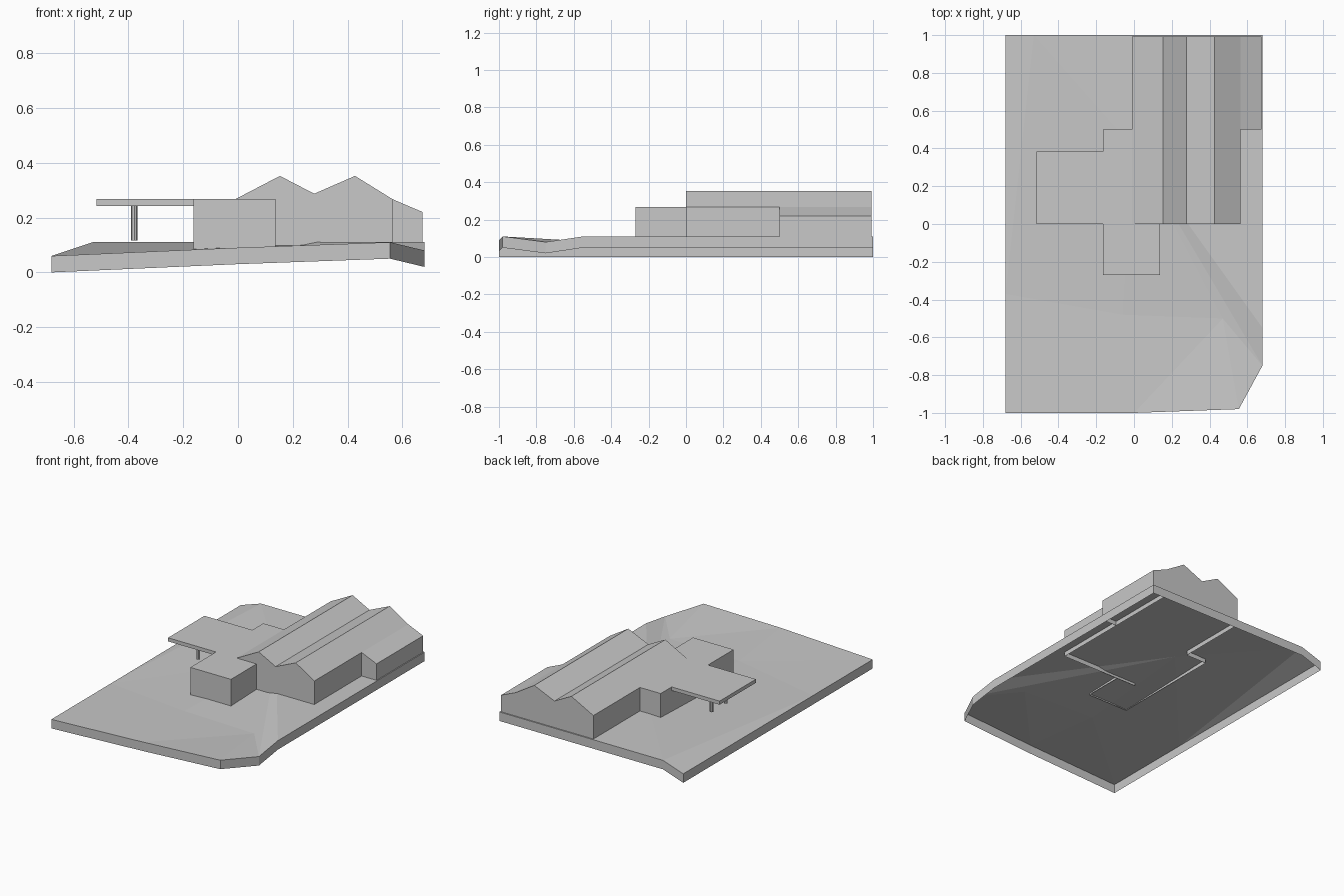
import bpy
import bmesh

cube = bpy.data.objects.get("Cube")
if cube:
    bpy.data.objects.remove(cube, do_unlink=True)

grey = bpy.data.materials.new("model_grey")
grey.use_nodes = True
COLOR = (0.58, 0.58, 0.58, 1)
grey.diffuse_color = COLOR
grey.node_tree.nodes["Principled BSDF"].inputs["Base Color"].default_value = COLOR

WALL_BASE = 0.08   # walls reach a little below the ground
EAVE = 0.267
BACK = 0.992


def finish(name, bm):
    bmesh.ops.remove_doubles(bm, verts=bm.verts, dist=0.0001)
    bmesh.ops.recalc_face_normals(bm, faces=bm.faces)
    mesh = bpy.data.meshes.new(name)
    bm.to_mesh(mesh)
    bm.free()
    mesh.materials.append(grey)
    obj = bpy.data.objects.new(name, mesh)
    bpy.context.collection.objects.link(obj)
    return obj


def face(bm, points):
    return bm.faces.new([bm.verts.new(p) for p in points])


def hall(name, profile, y0, y1):
    """Roof and walls from an x-z profile, with end walls, open underneath."""
    bm = bmesh.new()
    for (xa, za), (xb, zb) in zip(profile, profile[1:]):
        face(bm, [(xa, y0, za), (xb, y0, zb), (xb, y1, zb), (xa, y1, za)])
    outline = [(profile[0][0], WALL_BASE)] + profile + [(profile[-1][0], WALL_BASE)]
    for y in (y0, y1):
        face(bm, [(x, y, z) for x, z in dict.fromkeys(outline)])
    return finish(name, bm)


def box(name, x0, x1, y0, y1, z0, z1):
    bm = bmesh.new()
    bmesh.ops.create_cube(bm, size=1)
    for v in bm.verts:
        v.co = (x1 if v.co.x > 0 else x0,
                y1 if v.co.y > 0 else y0,
                z1 if v.co.z > 0 else z0)
    return finish(name, bm)


# Sloping ground: faceted top with a skirt, open underneath
ground_points = {
    "front_right": (-0.68, -1, 0.06), "front_mid": (0, -1, 0.09),
    "front_left": (0.555, -0.98, 0.11), "cut": (0.68, -0.75, 0.08),
    "rise": (0.68, -0.55, 0.11), "back_left": (0.68, 1, 0.11),
    "shoulder": (-0.53, 1, 0.11), "back_right": (-0.68, 1, 0.06),
    "side": (-0.68, -0.37, 0.06),
}
rim = list(ground_points)
ground_points.update(centre=(0, 0.4, 0.11), lawn=(-0.06, -0.48, 0.083),
                     dip=(0.47, -0.5, 0.082))
facets = """front_right front_mid lawn
front_mid front_left dip
front_mid dip lawn
front_left cut dip
cut centre dip
cut rise centre
rise back_left centre
back_left shoulder centre
shoulder back_right side
shoulder side centre
side front_right lawn
side lawn centre
lawn dip centre"""
bm = bmesh.new()
verts = {k: bm.verts.new(p) for k, p in ground_points.items()}
low = {k: bm.verts.new((verts[k].co.x, verts[k].co.y, verts[k].co.z - 0.06))
       for k in rim}
for line in facets.splitlines():
    bm.faces.new([verts[k] for k in line.split()])
for a, b in zip(rim, rim[1:] + rim[:1]):
    bm.faces.new([verts[b], verts[a], low[a], low[b]])
finish("ground", bm)

# Twin-gabled main hall and the lean-to on its side
hall("main_hall", [(-0.01, EAVE), (0.153, 0.352), (0.278, 0.287),
                   (0.427, 0.352), (0.564, EAVE), (0.564, WALL_BASE)], 0, BACK)
hall("lean_to", [(0.564, EAVE), (0.674, 0.22), (0.674, WALL_BASE)], 0.5, BACK)

# Flat-roofed wing wrapping the front corner, with the hall's long side wall
path = [(-0.01, BACK), (-0.01, 0.5), (-0.163, 0.5), (-0.163, -0.27),
        (0.137, -0.27), (0.137, 0)]
bm = bmesh.new()
for (xa, ya), (xb, yb) in zip(path, path[1:]):
    face(bm, [(xa, ya, WALL_BASE), (xb, yb, WALL_BASE), (xb, yb, EAVE), (xa, ya, EAVE)])
face(bm, [(x, y, EAVE) for x, y in path[1:] + [(-0.01, 0)]])
finish("flat_wing", bm)

# Carport roof on two posts
box("carport_roof", -0.517, -0.163, 0, 0.384, 0.243, EAVE)
for i, y in enumerate((0.12, 0.27)):
    bpy.ops.mesh.primitive_cylinder_add(vertices=8, radius=0.012, depth=0.128,
                                        location=(-0.378, y, 0.181))
    post = bpy.context.object
    post.name = f"carport_post_{i + 1}"
    post.data.materials.append(grey)
